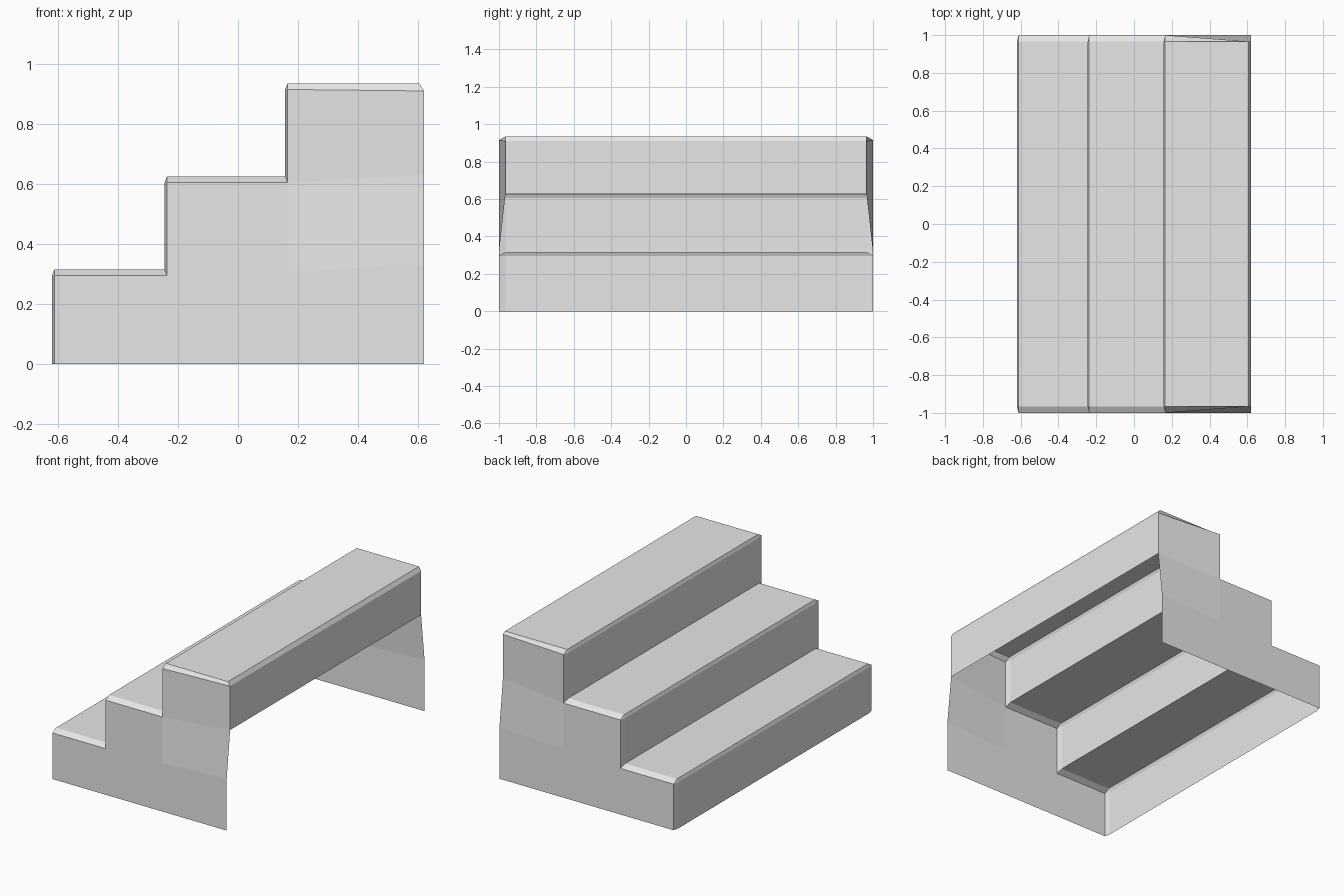
import bpy
import bmesh

if "Cube" in bpy.data.objects:
    bpy.data.objects.remove(bpy.data.objects["Cube"], do_unlink=True)

# One plain grey for the whole staircase
grey = bpy.data.materials.new("light grey")
grey.use_nodes = True
colour = (0.8, 0.8, 0.8, 1)
grey.diffuse_color = colour
grey.node_tree.nodes["Principled BSDF"].inputs["Base Color"].default_value = colour

BACK = 0.62
SIDE = 1.0
INSET = 0.965
RISERS = [-0.62, -0.245, 0.157]
TREADS = [0.315, 0.625, 0.935]
BX, BZ = 0.008, 0.02          # chamfer depth and drop
WALL_TOP, WALL_LOW = 0.91, 0.63

bm = bmesh.new()
cache = {}


def vert(x, y, z):
    key = (round(x, 4), round(y, 4), round(z, 4))
    if key not in cache:
        cache[key] = bm.verts.new(key)
    return cache[key]


def face(points):
    corners = list(dict.fromkeys(vert(*p) for p in points))
    if len(corners) > 2:
        bm.faces.new(corners)


# Stepped profile: each tread and riser point with its rim point on the side
inner, rim = [], []
floor = 0.0
for x, z in zip(RISERS, TREADS):
    low = max(floor - BZ, 0)
    inner += [(x, floor), (x, z - BZ), (x + BX, z)]
    rim += [(x + BX, SIDE, low), (x + BX, SIDE, z - BZ), (x + BX, SIDE, z - BZ)]
    floor = z
back_top = (BACK, INSET, WALL_TOP)
back_low = (BACK, INSET, WALL_LOW)
inner += [(BACK - 0.015, floor), (BACK, WALL_TOP), (BACK, WALL_LOW)]
rim += [back_top, back_top, back_low]

# Treads, risers and upper back wall, with chamfers down both sides
for i in range(len(inner) - 1):
    (xa, za), (xb, zb) = inner[i:i + 2]
    face([(xa, -INSET, za), (xa, INSET, za), (xb, INSET, zb), (xb, -INSET, zb)])
    for s in (-1, 1):
        pa, pb = [(x, y * s, z) for x, y, z in rim[i:i + 2]]
        face([(xa, s * INSET, za), pa, pb, (xb, s * INSET, zb)])

# Side walls: flat stepped panel, then two panels leaning in to the back wall
x3 = RISERS[2] + BX
mid_front = (x3, SIDE, TREADS[0] - 0.005)
mid_back = (BACK, SIDE, 0.33)
step_corner = rim[6]
panels = [
    [rim[0], rim[1], rim[3], rim[4], step_corner, mid_front, mid_back,
     (BACK, SIDE, 0)],
    [mid_front, step_corner, back_low, mid_back],
    [step_corner, rim[7], back_top, back_low],
]
for s in (-1, 1):
    for panel in panels:
        face([(x, s * y, z) for x, y, z in panel])

# Point every face outwards
bmesh.ops.recalc_face_normals(bm, faces=bm.faces)
bm.normal_update()
top = max(bm.faces, key=lambda f: f.calc_center_median().z)
if top.normal.z < 0:
    bmesh.ops.reverse_faces(bm, faces=bm.faces)

mesh = bpy.data.meshes.new("staircase")
bm.to_mesh(mesh)
bm.free()
mesh.materials.append(grey)
staircase = bpy.data.objects.new("staircase", mesh)
bpy.context.scene.collection.objects.link(staircase)
